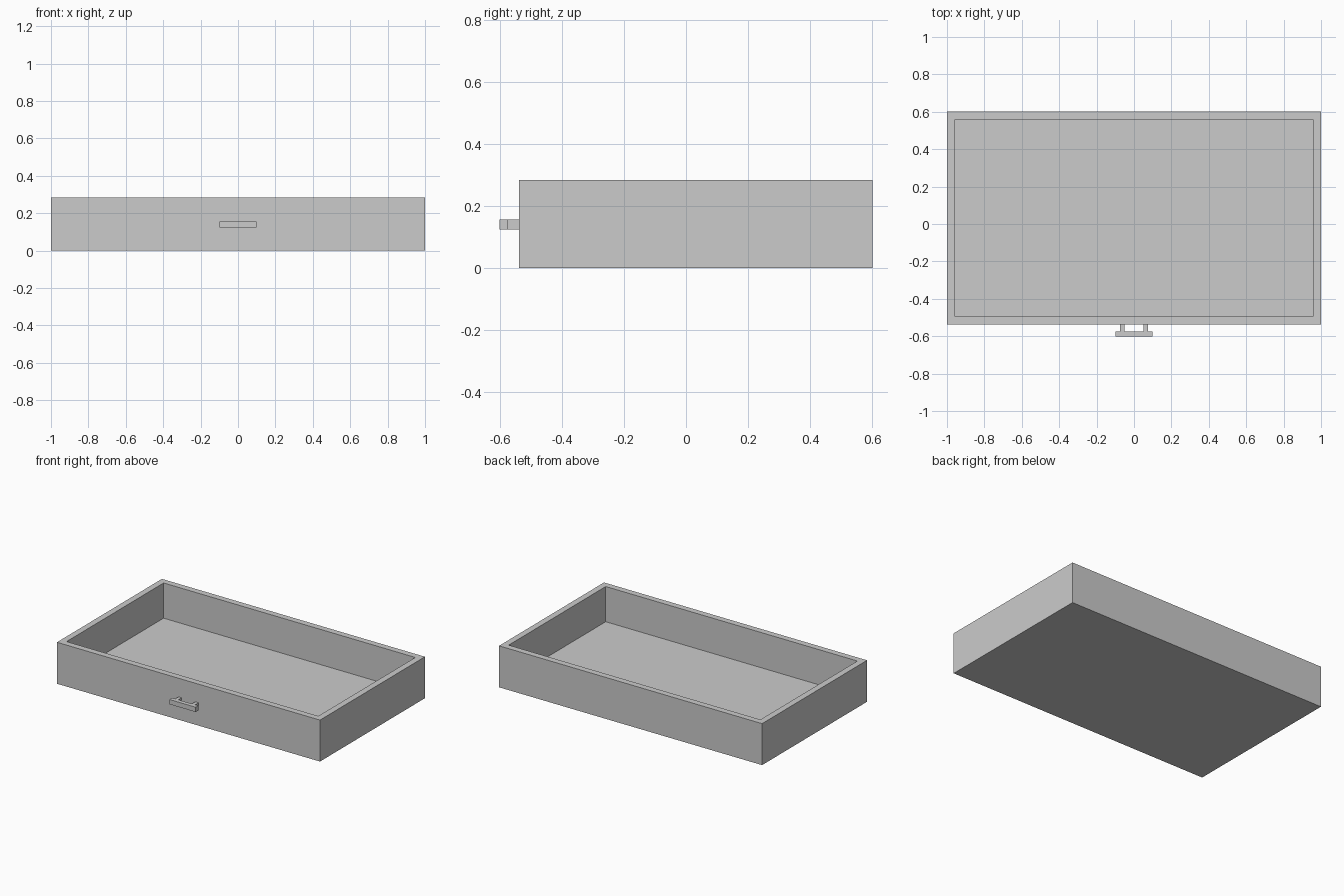
import bpy
import bmesh
from mathutils import Matrix, Vector

default = bpy.data.objects.get("Cube")
if default:
    bpy.data.objects.remove(default, do_unlink=True)

# Single plain grey
GREY = (0.6, 0.6, 0.6, 1)
grey = bpy.data.materials.new("plain_grey")
grey.use_nodes = True
grey.diffuse_color = GREY
grey.node_tree.nodes["Principled BSDF"].inputs["Base Color"].default_value = GREY

WALL = 0.043
HEIGHT = 0.285
FRONT, BACK = -0.538, 0.602
HANDLE_LOW, HANDLE_HIGH = 0.124, 0.157
BAR_BACK = -0.574


def make_object(name, bm):
    mesh = bpy.data.meshes.new(name)
    bm.to_mesh(mesh)
    bm.free()
    mesh.materials.append(grey)
    obj = bpy.data.objects.new(name, mesh)
    bpy.context.collection.objects.link(obj)
    return obj


def add_box(bm, low, high):
    low, high = Vector(low), Vector(high)
    matrix = Matrix.Translation((low + high) / 2) @ Matrix.Diagonal((*(high - low), 1))
    bmesh.ops.create_cube(bm, size=1, matrix=matrix)


# Open tray: inset the top face for the rim, then sink it to form the floor
bm = bmesh.new()
add_box(bm, (-1, FRONT, 0), (1, BACK, HEIGHT))
bm.normal_update()
top = max(bm.faces, key=lambda f: f.calc_center_median().z)
bmesh.ops.inset_region(bm, faces=[top], thickness=WALL, use_even_offset=True)
floor = bmesh.ops.extrude_discrete_faces(bm, faces=[top])["faces"][0]
bmesh.ops.translate(bm, verts=floor.verts, vec=(0, 0, WALL - HEIGHT))
bmesh.ops.recalc_face_normals(bm, faces=bm.faces)
make_object("drawer_tray", bm)

# Handle bar across the front
bm = bmesh.new()
add_box(bm, (-0.1, -BACK, HANDLE_LOW), (0.1, BAR_BACK, HANDLE_HIGH))
make_object("handle_bar", bm)

# Two posts joining the bar to the tray
for side, x in (("right", -0.064), ("left", 0.064)):
    bm = bmesh.new()
    add_box(bm, (x - 0.012, BAR_BACK, HANDLE_LOW), (x + 0.012, FRONT, HANDLE_HIGH))
    make_object(f"handle_post_{side}", bm)
